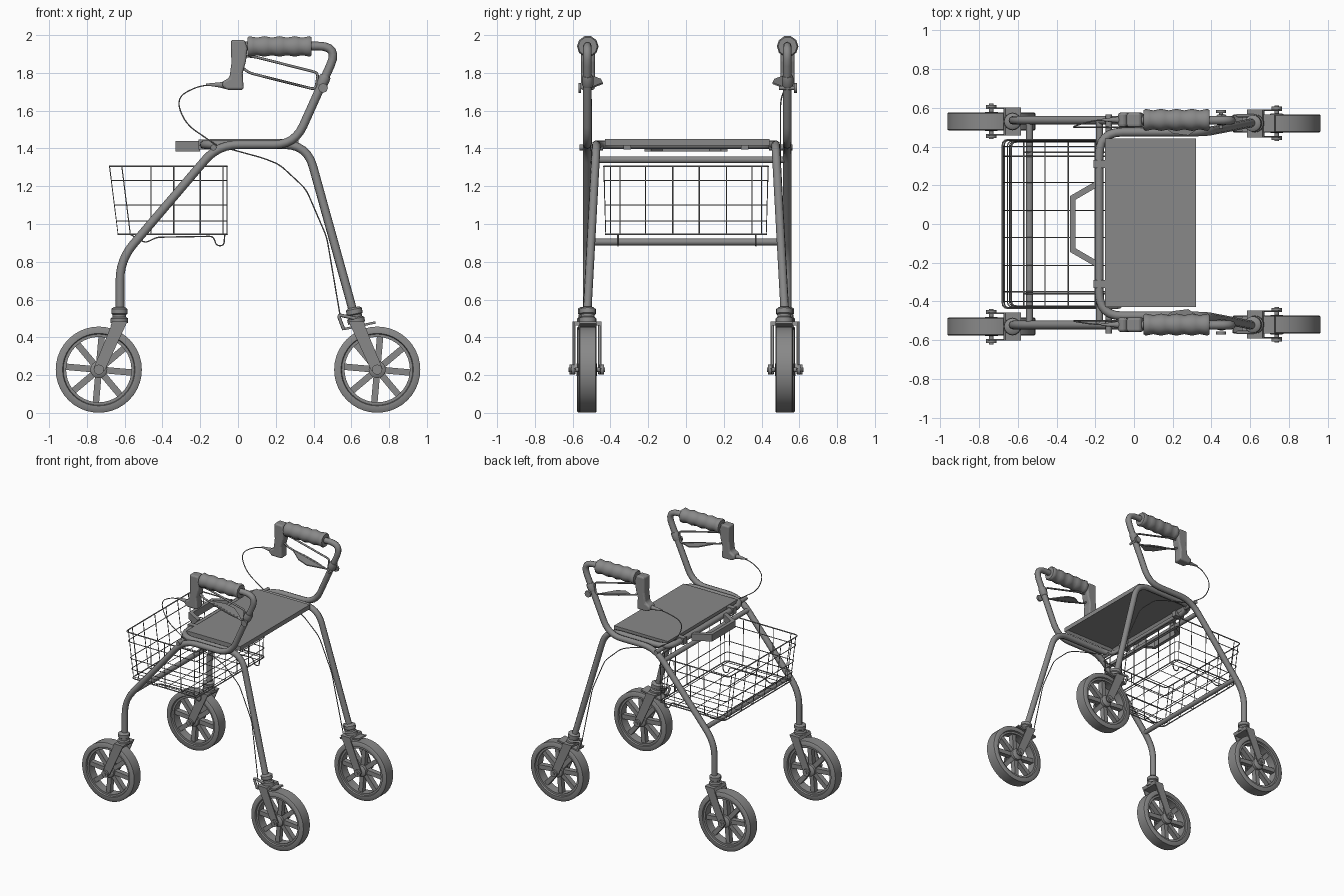
import bpy, bmesh, math
from mathutils import Vector, Matrix

cube = bpy.data.objects.get("Cube")
if cube:
    bpy.data.objects.remove(cube, do_unlink=True)

grey = bpy.data.materials.new("mid_grey")
grey.use_nodes = True
tone = (0.25, 0.25, 0.25, 1)
grey.diffuse_color = tone
grey.node_tree.nodes["Principled BSDF"].inputs["Base Color"].default_value = tone


def add(name, mesh, smooth=True):
    mesh.materials.clear()
    mesh.materials.append(grey)
    ob = bpy.data.objects.new(name, mesh)
    bpy.context.collection.objects.link(ob)
    if smooth:
        bpy.ops.object.select_all(action="DESELECT")
        ob.select_set(True)
        bpy.context.view_layer.objects.active = ob
        bpy.ops.object.shade_smooth_by_angle(angle=math.radians(50))
    return ob


def from_bm(name, bm, smooth=True):
    bmesh.ops.recalc_face_normals(bm, faces=bm.faces)
    mesh = bpy.data.meshes.new(name)
    bm.to_mesh(mesh)
    bm.free()
    return add(name, mesh, smooth)


def fillet(pts, r, steps=6):
    """Round the inner corners of an open path."""
    pts = [Vector(p) for p in pts]
    out = [pts[0]]
    for a, b, c in zip(pts, pts[1:], pts[2:]):
        d = min(r, (a - b).length * 0.48, (c - b).length * 0.48)
        p, q = b + (a - b).normalized() * d, b + (c - b).normalized() * d
        for i in range(steps + 1):
            t = i / steps
            out.append(p * (1 - t) ** 2 + b * 2 * t * (1 - t) + q * t * t)
    return out + [pts[-1]]


def tube(name, paths, r, closed=False, res=2):
    cu = bpy.data.curves.new(name, "CURVE")
    cu.dimensions = "3D"
    cu.bevel_depth, cu.bevel_resolution, cu.use_fill_caps = r, res, True
    for path in paths:
        sp = cu.splines.new("POLY")
        sp.points.add(len(path) - 1)
        for p, co in zip(sp.points, path):
            p.co = (*co, 1)
        sp.use_cyclic_u = closed
    tmp = bpy.data.objects.new(name + "_path", cu)
    mesh = bpy.data.meshes.new_from_object(tmp)
    bpy.data.objects.remove(tmp)
    return add(name, mesh)


def lathe(name, profile, centre, axis, n=16, ring=False):
    """Spin (radius, height) pairs round an axis; ring closes the profile."""
    bm = bmesh.new()
    m = Matrix.Translation(centre) @ Vector(axis).to_track_quat("Z", "Y").to_matrix().to_4x4()
    loops = [[bm.verts.new(m @ Vector((r * math.cos(a), r * math.sin(a), h)))
              for a in (math.tau * i / n for i in range(n))] for r, h in profile]
    pairs = list(zip(loops, loops[1:])) + ([(loops[-1], loops[0])] if ring else [])
    for u, v in pairs:
        for i in range(n):
            j = (i + 1) % n
            bm.faces.new((u[i], u[j], v[j], v[i]))
    if not ring:
        bm.faces.new(loops[0])
        bm.faces.new(loops[-1])
    return from_bm(name, bm)


def rod(name, a, b, r, n=12):
    a, b = Vector(a), Vector(b)
    return lathe(name, [(r, 0), (r, (b - a).length)], a, b - a, n)


def prism(name, pts, lo, hi, plane="xz"):
    """Extrude an outline along the axis missing from its plane."""
    bm = bmesh.new()
    put = (lambda p, d: (p[0], d, p[1])) if plane == "xz" else (lambda p, d: (p[0], p[1], d))
    u = [bm.verts.new(put(p, lo)) for p in pts]
    v = [bm.verts.new(put(p, hi)) for p in pts]
    bm.faces.new(u)
    bm.faces.new(v)
    for i in range(len(pts)):
        j = (i + 1) % len(pts)
        bm.faces.new((u[i], u[j], v[j], v[i]))
    return from_bm(name, bm, False)


def box(name, lo, hi):
    return prism(name, [(lo[0], lo[1]), (hi[0], lo[1]), (hi[0], hi[1]), (lo[0], hi[1])],
                 lo[2], hi[2], "xy")


# Frame: one bent tube forms the back legs and crossbar
half = [(0.62, 0.525, 0.5), (0.365, 0.475, 1.42), (-0.18, 0.475, 1.42)]
tube("seat_frame", [fillet(half + [(x, -y, z) for x, y, z in reversed(half)], 0.12)], 0.023)
for s in (1, -1):
    y = s * 0.529 + 0.007
    tube("handle_frame", [fillet([(-0.625, y, 0.5), (-0.625, y, 0.81), (-0.105, y, 1.42),
                                  (0.3, y, 1.42), (0.535, y, 1.942), (0.02, y, 1.942)], 0.11)], 0.023)
rod("lower_crossbar", (-0.54, -0.515, 0.905), (-0.54, 0.53, 0.905), 0.018)
rod("upper_crossbar", (-0.178, -0.515, 1.34), (-0.178, 0.53, 1.34), 0.018)

# Seat with a hollow underside, pull handle and clips
seat = box("seat", (-0.15, -0.428, 1.415), (0.32, 0.442, 1.45))
bm = bmesh.new()
bm.from_mesh(seat.data)
under = min(bm.faces, key=lambda f: f.calc_center_median().z)
bmesh.ops.inset_region(bm, faces=[under], thickness=0.015)
bmesh.ops.translate(bm, verts=under.verts, vec=(0, 0, 0.022))
bm.to_mesh(seat.data)
bm.free()
prism("pull_handle", [(-0.2, 0.22), (-0.33, 0.145), (-0.33, -0.145), (-0.2, -0.22),
                      (-0.2, -0.185), (-0.303, -0.125), (-0.303, 0.125), (-0.2, 0.185)],
      1.385, 1.44, "xy")
for s in (1, -1):
    box("seat_clip", (-0.21, s * 0.31 - 0.02, 1.395), (-0.13, s * 0.31 + 0.02, 1.447))
    rod("frame_bolt", (-0.13, s * 0.44, 1.405), (-0.13, s * 0.565, 1.405), 0.016)

# Wire basket: hoops, upright wires and lengthwise wires
TOP, LOW = 1.305, 0.945


def hoop(z):
    t = (z - LOW) / (TOP - LOW)
    front, back, w = -0.635 - 0.045 * t, -0.058, 0.425 + 0.01 * t
    ring = [(-0.3, -w, z), (back, -w, z), (back, w, z), (front, w, z), (front, -w, z), (-0.3, -w, z)]
    return fillet(ring, 0.03, 3)[:-1]


tube("basket_rims", [hoop(TOP), hoop(LOW)], 0.0045, True, 1)
tube("basket_hoops", [hoop(z) for z in (1.23, 1.1, 1.015)], 0.003, True, 1)
across = [[(x, -0.435, TOP), (x, -0.425, LOW), (x, 0.425, LOW), (x, 0.435, TOP)]
          for x in (-0.46, -0.34, -0.2, -0.08)]
across.append([(-0.615, -0.435, TOP), (-0.57, -0.425, LOW), (-0.57, 0.425, LOW), (-0.615, 0.435, TOP)])
along = [[(-0.68, y, TOP), (-0.635, y, LOW), (-0.058, y, LOW), (-0.058, y, TOP)]
         for y in (-0.4, -0.35, -0.215, -0.07, 0.07, 0.215, 0.35, 0.4)]
tube("basket_wires", across + along, 0.003, res=1)
tube("basket_hooks", [fillet([(-0.57, y, LOW), (-0.49, y, 0.9), (-0.43, y, 0.93), (-0.13, y, 0.935),
                              (-0.115, y, 0.885), (-0.075, y, 0.885), (-0.07, y, LOW)], 0.02, 3)
                      for y in (-0.36, 0.37)], 0.004, res=1)

# Wheels, forks and collars
HALF_TYRE = [(0.173, 0.034), (0.188, 0.034), (0.192, 0.046), (0.222, 0.046), (0.228, 0.041)]
TYRE = HALF_TYRE + [(r, -h) for r, h in reversed(HALF_TYRE)]
for s in (1, -1):
    for k in (1, -1):
        y = s * (0.52 if k > 0 else 0.53)
        hub = Vector((k * 0.737, y, 0.229))
        lathe("tyre", TYRE, hub, (0, 1, 0), 40, True)
        lathe("hub", [(0.03, -0.05), (0.045, -0.04), (0.045, 0.04), (0.03, 0.05)], hub, (0, 1, 0))
        bm = bmesh.new()
        for i in range(8):
            m = (Matrix.Translation(hub) @ Matrix.Rotation(math.radians(45 * i + 5), 4, "Y")
                 @ Matrix.Translation((0.109, 0, 0)) @ Matrix.Diagonal((0.14, 0.04, 0.034, 1)))
            bmesh.ops.create_cube(bm, size=1, matrix=m)
        from_bm("spokes", bm, False)
        rod("axle", hub - Vector((0, 0.092, 0)), hub + Vector((0, 0.092, 0)), 0.012)
        for d in (1, -1):
            o = y + d * 0.068
            prism("fork_plate", [(k * 0.585, 0.485), (k * 0.67, 0.465), (k * 0.765, 0.235),
                                 (k * 0.735, 0.205), (k * 0.705, 0.225)], o - 0.004, o + 0.004)
            rod("axle_nut", (hub.x, o, 0.229), (hub.x, o + d * 0.018, 0.229), 0.027)
        prism("fork_crown", [(k * 0.585, 0.485), (k * 0.595, 0.462), (k * 0.675, 0.462), (k * 0.665, 0.485)],
              y - 0.072, y + 0.072)
        lathe("collar", [(0.046, 0), (0.046, 0.025), (0.036, 0.032), (0.036, 0.045),
                         (0.043, 0.05), (0.043, 0.075), (0.03, 0.085)],
              (k * 0.628, y, 0.475), (-0.2 if k > 0 else 0, 0, 1))
    # Wheel brake: pressing plate and its arm
    prism("brake_plate", [(0.56, 0.437), (0.73, 0.473), (0.727, 0.485), (0.557, 0.449)],
          s * 0.52 - 0.045, s * 0.52 + 0.045)
    tube("brake_arm", [fillet([(0.62, s * 0.56, 0.5), (0.53, s * 0.56, 0.52),
                               (0.56, s * 0.56, 0.44)], 0.02)], 0.009)

# Handles, hand brakes and cables
for s in (1, -1):
    y = s * 0.529 + 0.009
    waves = [(0.053 + 0.004 * math.cos(i * math.pi / 2), 0.01 + 0.02 * i) for i in range(17)]
    lathe("grip", [(0.05, 0)] + waves + [(0.05, 0.34)], (0.05, y, 1.94), (1, 0, 0), 10)
    body = prism("brake_housing", [(-0.038, 1.975), (0.035, 1.975), (0.05, 1.93), (0.042, 1.86),
                                   (0.025, 1.8), (0.03, 1.71), (-0.06, 1.71), (-0.085, 1.73),
                                   (-0.08, 1.755), (-0.045, 1.775), (-0.035, 1.85)],
                 y - 0.037, y + 0.037)
    bevel = body.modifiers.new("soft_edges", "BEVEL")
    bevel.width, bevel.segments = 0.014, 3
    lathe("cable_sleeve", [(0.025, 0), (0.014, 0.05), (0.005, 0.12)], (-0.05, y, 1.735), (-1, 0, 0.03), 10)
    tube("brake_lever", [fillet([(0.03, y, 1.89), (0.09, y, 1.885), (0.425, y, 1.8), (0.41, y, 1.712),
                                 (0.06, y, 1.8), (0.02, y, 1.83)], 0.025)], 0.007)
    # Blade fans out sideways while following the slope of the lever
    blade = prism("lever_blade", [(0.1, y), (0.2, y - s * 0.07), (0.28, y - s * 0.08), (0.4, y),
                                  (0.31, y + s * 0.015), (0.2, y + s * 0.015)], -0.004, 0.004, "xy")
    for v in blade.data.vertices:
        v.co.z += 1.8 - 0.251 * (v.co.x - 0.06)
    lathe("clamp_collar", [(0.027, 0), (0.03, 0.01), (0.03, 0.05), (0.027, 0.06)],
          (0.44, y, 1.73), (0.4, 0, 0.9), 12)
    rod("clamp_bolt", (0.45, y - 0.045, 1.72), (0.45, y + s * 0.04, 1.72), 0.01)
    rod("clamp_knob", (0.45, y + s * 0.035, 1.72), (0.45, y + s * 0.05, 1.72), 0.026, 8)
    # The cable loops down in front, then runs under the seat to the wheel
    c = s * 0.5
    loop = fillet([(-0.08, y, 1.735), (-0.2, y, 1.735), (-0.33, c, 1.67), (-0.28, c, 1.53),
                   (-0.11, c, 1.415)], 0.12)
    run = fillet([(-0.11, c, 1.415), (0.13, c, 1.35), (0.22, c, 1.315), (0.36, c, 1.185),
                  (0.47, c, 0.93), (0.55, s * 0.53, 0.46)], 0.04)
    tube("brake_cable", [loop + run[1:]], 0.0035, res=1)
